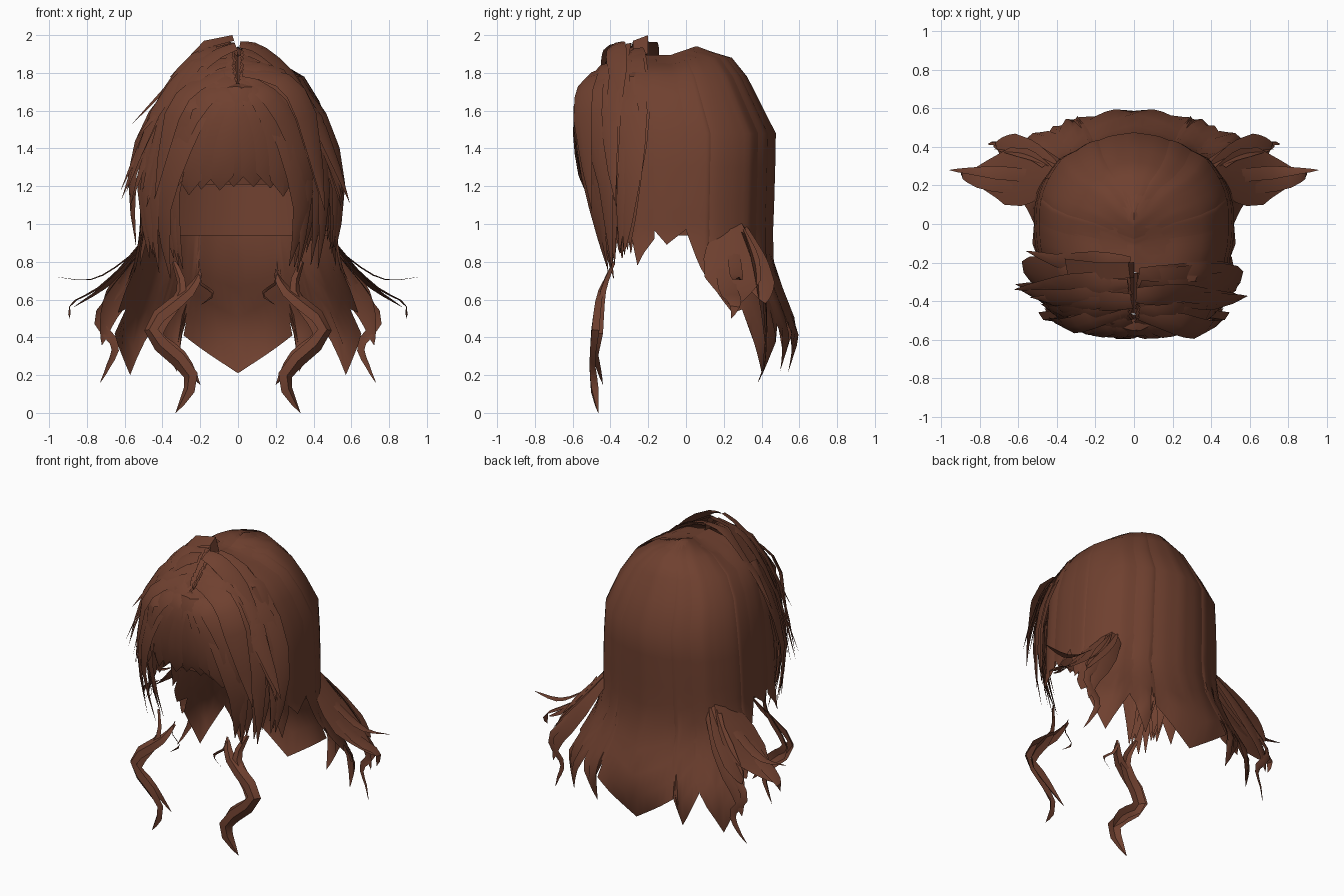
import bpy, math, random
from mathutils import Vector

if "Cube" in bpy.data.objects:
    bpy.data.objects.remove(bpy.data.objects["Cube"])

random.seed(4)
brown = bpy.data.materials.new("chestnut_brown")
brown.diffuse_color = (0.16, 0.052, 0.029, 1)
brown.use_nodes = True
brown.node_tree.nodes["Principled BSDF"].inputs["Base Color"].default_value = brown.diffuse_color
CENTRE = Vector((0, 0.0, 1.15))


def make(name, verts, faces):
    me = bpy.data.meshes.new(name)
    me.from_pydata(verts, [], faces)
    me.materials.append(brown)
    ob = bpy.data.objects.new(name, me)
    bpy.context.collection.objects.link(ob)
    bpy.context.view_layer.objects.active = ob
    ob.select_set(True)
    bpy.ops.object.shade_smooth_by_angle(angle=math.radians(35))
    ob.select_set(False)
    return ob


def grid_faces(rows, cols, base=0):
    return [(base + r * cols + c, base + r * cols + c + 1,
             base + (r + 1) * cols + c + 1, base + (r + 1) * cols + c)
            for r in range(rows - 1) for c in range(cols - 1)]


def interp(table, t):
    """Linear lookup in rows of (key, values...), keys rising."""
    for a, b in zip(table, table[1:]):
        if t <= b[0]:
            f = max(0, (t - a[0]) / (b[0] - a[0]))
            return [p + (q - p) * f for p, q in zip(a[1:], b[1:])]
    return list(table[-1][1:])


# Half outline: position from back (0) to front (1), width factor, depth factor
OUTLINE = [(0, 0, 1), (.1, .25, .98), (.2, .48, .93), (.33, .75, .83), (.45, .9, .7),
           (.57, .98, .55), (.68, 1, .4), (.8, .98, .25), (.9, .95, .1), (1, .9, 0)]
# Height, half width, front y, back y
RINGS = [(.2, .74, -.2, .53), (.42, .72, -.22, .6), (.6, .63, -.28, .53), (.78, .55, -.3, .46),
         (.95, .52, -.3, .455), (1.2, .515, -.3, .465), (1.48, .49, -.3, .47),
         (1.65, .43, -.3, .385), (1.78, .35, -.3, .32), (1.88, .21, -.29, .24),
         (1.91, .1, -.27, .14), (1.94, 0, -.25, .06)]


def shell_point(s, z, k=1.0):
    fx, fy = interp(OUTLINE, abs(s))
    w, y0, y1 = interp(RINGS, z)
    y = y0 + (y1 - y0) * fy
    dip = .045 * min(1, max(0, (.05 - y) / .13)) * min(1, max(0, (z - 1.8) / .1))
    return Vector((math.copysign(fx, s) * w * k, y * k, z - dip))


def panel(name, s0, s1, tip_s, tip_z, sh0, sh1, half=4):
    """Lock of the long shell, running from the crown to a pointed end."""
    upper = [1.94, 1.91, 1.88, 1.78, 1.65, 1.48, 1.3, 1.1]
    cols = 2 * half + 1
    verts = []
    for r in range(len(upper) + 6):
        for c in range(cols):
            f = c / half - 1                      # -1 .. 0 at the tip .. 1
            s = tip_s + (s1 - tip_s if f > 0 else tip_s - s0) * f
            end = tip_z + ((sh1 if f > 0 else sh0) - tip_z) * abs(f)
            z = upper[r] if r < len(upper) else 1.1 + (end - 1.1) * (r - len(upper) + 1) / 6
            verts.append(shell_point(s, z, 1 + .012 * (1 - f * f)))
    return make(name, verts, grid_faces(len(upper) + 6, cols))


# Long back and side locks
panel("back_centre_lock", -.165, .165, 0, .21, .41, .41, 6)
LOCKS = [(.155, .27, .18, .22, .62, .46), (.25, .46, .34, .2, .55, .42), (.45, .57, .52, .53, .55, .66),
         (.56, .68, .59, .7, .75, .96), (.67, .86, .79, .89, .98, .98), (.85, 1.0, .94, .78, .92, 1.0)]
for side, tag in ((1, "right"), (-1, "left")):
    for i, (a, b, t, tz, h0, h1) in enumerate(LOCKS):
        ends = (a, b, t, tz, h0, h1) if side > 0 else (-b, -a, -t, tz, h1, h0)
        panel(f"{tag}_shell_lock_{i + 1}", *ends)

# Inner scalp layer
zs = [1.93, 1.88, 1.78, 1.65, 1.48, 1.2, .94]
make("inner_scalp", [shell_point(-.8 + 1.6 * c / 24, z, .965) for z in zs for c in range(25)],
     grid_faces(len(zs), 25))


def spline(pts, t):
    """Catmull-Rom point on a path, t from 0 to 1."""
    n = len(pts) - 1
    i = min(int(t * n), n - 1)
    f = t * n - i
    a, b, c, d = (pts[max(0, min(n, i + j))] for j in (-1, 0, 1, 2))
    return .5 * (2 * b + (c - a) * f + (2 * a - 5 * b + 4 * c - d) * f * f
                 + (3 * b - a - 3 * c + d) * f ** 3)


def strands(name, items, steps=9, facing=None, taper=.45, ridge=.25):
    """Ridged tapering ribbons; each item is (path, width, root width share)."""
    verts, faces = [], []
    for path, width, root in items:
        pts = [Vector(p) for p in path]
        base = len(verts)
        for k in range(steps):
            t = k / (steps - 1)
            p = spline(pts, t)
            tan = spline(pts, min(1, t + .03)) - spline(pts, max(0, t - .03))
            out = Vector(facing) if facing else (p - CENTRE).normalized()
            across = tan.cross(out).normalized()
            up = across.cross(tan).normalized()
            w = width / 2 * (root + (1 - root) * min(1, t / .35)) * min(1, (1 - t) / taper + .02)
            verts += [p - across * w, p + up * w * ridge, p + across * w]
        faces += grid_faces(steps, 3, base)
    return make(name, verts, faces)


def mirrored(path, side):
    return [(x * side, y, z) for x, y, z in path]


def jitter(path, a):
    dx, dy = random.uniform(-a, a), random.uniform(-a, a) * .6
    return [(x + dx * i / 3, y + dy * i / 3, z + random.uniform(-a, a) * (i > 0))
            for i, (x, y, z) in enumerate(path)]


# Front hair swept from the parting down past the cheeks
OUTER = [(.02, -.27, 1.92), (.2, -.28, 1.87), (.42, -.27, 1.6), (.53, -.27, 1.25), (.5, -.3, .88)]
INNER = [(.02, -.48, 1.77), (.15, -.51, 1.7), (.3, -.52, 1.45), (.37, -.47, 1.12), (.32, -.4, .74)]


def sweep(f):
    return [Vector(p).lerp(Vector(q), f) for p, q in zip(OUTER, INNER)]


for side, tag in ((1, "right"), (-1, "left")):
    items = []
    for k in range(13):
        items.append((jitter(mirrored(sweep(k / 12), side), .04), random.uniform(.14, .22), .45))
    strands(f"{tag}_swept_front_hair", items)
    # Shorter flyaway layer with broader, blade-like tips
    items = []
    for k in range(9):
        f = k / 8
        path = [(.03, -.31 - .16 * f, 1.95 - .15 * f), (.22, -.34 - .17 * f, 1.85 - .14 * f),
                (.43 - .1 * f, -.36 - .17 * f, 1.55), (.58 - .17 * f, -.34 - .13 * f, 1.12)]
        items.append((jitter(mirrored(path, side), .055), random.uniform(.09, .15), .5))
    strands(f"{tag}_flyaway_layer", items, 7, None, .3)

# Underlayer closing the parting between the two swept sides
verts = []
for f in (0, .25, .5, .75, 1):
    p = [spline(sweep(f), t) for t in (0, .12, .25, .38, .5)]
    row = mirrored(p[::-1], -1) + [(0, p[0].y, p[0].z - .02)] + [tuple(q) for q in p]
    verts += [(x * .96, y + .015, z - .015) for x, y, z in row]
make("parting_underlayer", verts, grid_faces(5, 11))

# Parting tufts on the crown
tufts = [([(-.02, -.21, 1.95), (-.17, -.2, 1.93), (-.36, -.2, 1.74), (-.56, -.14, 1.53)], .12, .7),
         ([(-.03, -.3, 1.92), (-.2, -.31, 1.9), (-.4, -.32, 1.66), (-.62, -.34, 1.18)], .13, .7),
         ([(.01, -.37, 1.95), (.12, -.37, 1.92), (.3, -.36, 1.76), (.46, -.36, 1.5)], .12, .7),
         ([(-.01, -.4, 1.94), (-.14, -.4, 1.88), (-.34, -.4, 1.7), (-.54, -.38, 1.45)], .12, .7)]
strands("crown_tufts", tufts)
make("raised_parting_tuft", [(-.03, -.2, 2.0), (-.02, -.28, 1.97), (-.17, -.29, 1.93),
     (-.18, -.2, 1.97), (-.36, -.18, 1.78), (-.34, -.29, 1.76), (0, -.2, 1.9), (0, -.28, 1.89)],
     [(0, 1, 2, 3), (3, 2, 5, 4), (6, 7, 1, 0)])

# Fringe over the forehead
items = []
for k in range(9):
    x = -.36 + .7 * k / 8
    y = .55 * x * x
    low = 1.19 - (.05 if abs(x) > .24 else 0)
    path = [(.1 * x, -.49, 1.74), (.5 * x, -.56 + y * .3, 1.68),
            (.9 * x, -.58 + y, 1.45), (x, -.535 + y, low)]
    items.append((jitter(path, .015), .15, .4))
strands("fringe", items, taper=.12)
cols = 11
make("fringe_base", [((-.26 + .52 * c / 10) * w, y + .6 * (-.26 + .52 * c / 10) ** 2, z)
     for w, y, z in ((.15, -.47, 1.73), (.6, -.525, 1.66), (.9, -.55, 1.48), (1, -.54, 1.32),
                     (1, -.52, 1.21)) for c in range(cols)], grid_faces(5, cols))

for side, tag in ((1, "right"), (-1, "left")):
    m = lambda *p: mirrored(p, side)
    # Zigzag locks hanging in front, with sharp bends
    strands(f"{tag}_front_zigzag_lock", [
        (m((.2, -.4, .74), (.26, -.45, .64), (.46, -.48, .44), (.25, -.49, .2), (.33, -.465, 0)), .085, .3),
        (m((.34, -.38, .8), (.3, -.44, .64), (.43, -.46, .42), (.31, -.47, .3), (.2, -.44, .15)), .08, .3)],
        13, (.6 * side, -1, .2), .2, .5)
    strands(f"{tag}_temple_curl", [
        (m((.2, -.4, .76), (.2, -.43, .69), (.13, -.45, .63), (.2, -.46, .57)), .025, .5)])
    # Outward flicks at the sides
    strands(f"{tag}_side_flicks", [
        (m((.44, .22, 1.0), (.55, .25, .85), (.76, .27, .71), (.96, .28, .72)), .07, .4),
        (m((.44, .18, 1.0), (.56, .2, .83), (.74, .22, .66), (.88, .26, .58), (.89, .24, .5)), .1, .4),
        (m((.4, .23, 1.05), (.54, .24, .85), (.69, .25, .68), (.87, .25, .56)), .3, .2),
        (m((.4, .28, 1.0), (.53, .35, .82), (.66, .4, .66), (.72, .42, .58)), .16, .4)],
        11, (.6 * side, .1, 1), .4, .12)
    # Hanging curls behind the flicks
    strands(f"{tag}_back_curls", [
        (m((.38, .3, 1.0), (.53, .37, .78), (.67, .41, .55), (.72, .42, .36)), .15, .4),
        (m((.46, .3, .95), (.62, .4, .67), (.74, .42, .5), (.65, .42, .36), (.69, .41, .24),
           (.73, .38, .16)), .05, .8)], 15, (.3 * side, 1, .2))
